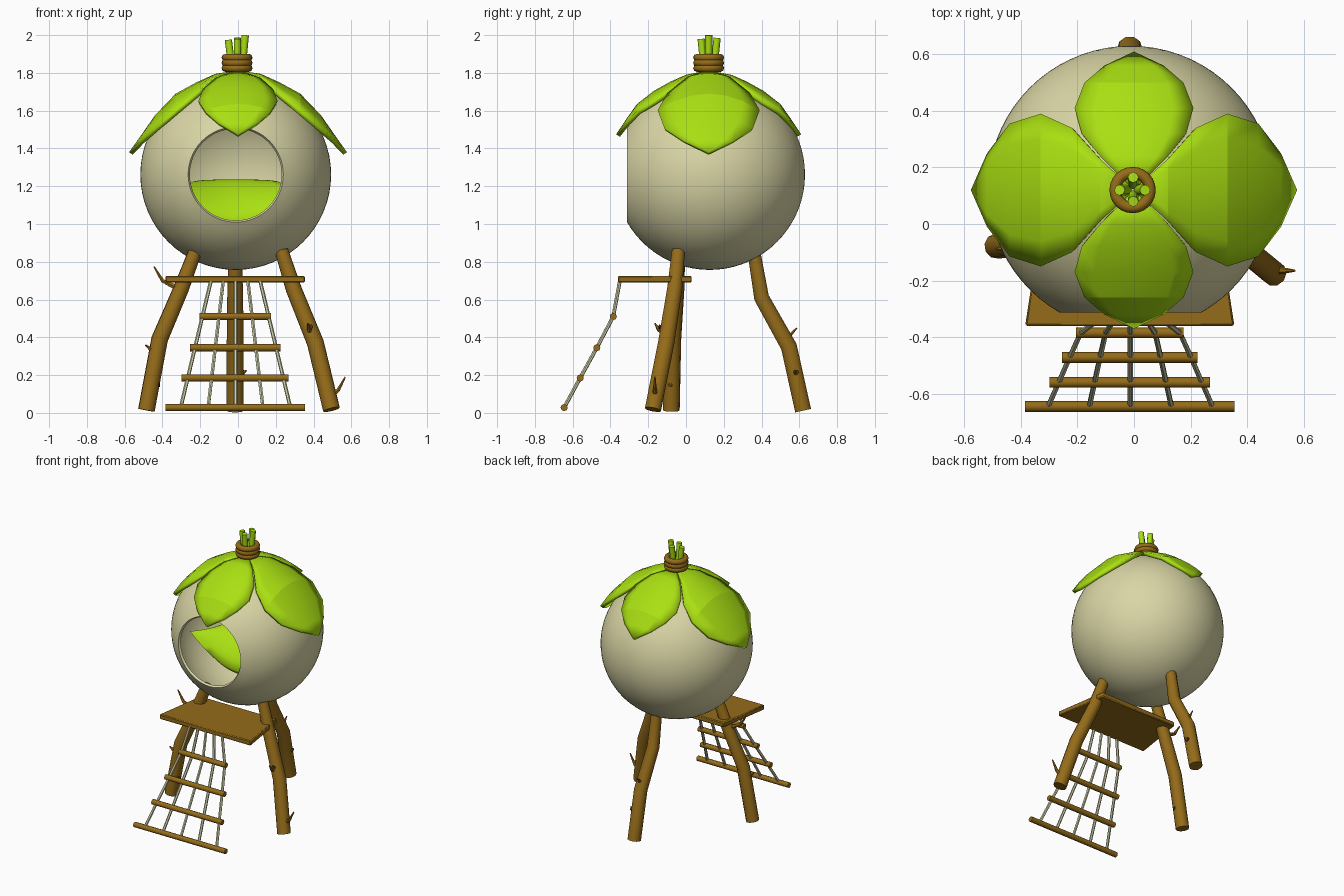
import bpy, bmesh, math
from math import sin, cos, pi, sqrt
from mathutils import Vector

if "Cube" in bpy.data.objects:
    bpy.data.objects.remove(bpy.data.objects["Cube"])

def mat(name, c):
    m = bpy.data.materials.new(name)
    m.diffuse_color = (*c, 1)
    m.use_nodes = True
    m.node_tree.nodes["Principled BSDF"].inputs["Base Color"].default_value = m.diffuse_color
    return m

CREAM = mat("cream", (0.70, 0.67, 0.38))
GREEN = mat("green", (0.40, 0.74, 0.006))
BROWN = mat("wood", (0.30, 0.15, 0.01))
DARK = mat("dark_wood", (0.08, 0.04, 0.005))
ROPE = mat("rope", (0.62, 0.62, 0.40))
CX, CY, CZ = -0.012, 0.125, 1.262

def add(name, me, m, angle=40):
    o = bpy.data.objects.new(name, me)
    bpy.context.collection.objects.link(o)
    me.materials.clear()
    me.materials.append(m)
    if angle:
        bpy.ops.object.select_all(action='DESELECT')
        o.select_set(True)
        bpy.context.view_layer.objects.active = o
        bpy.ops.object.shade_smooth_by_angle(angle=math.radians(angle))
    return o

def sheet(bm, fn, nu, nv):
    """Quad grid from fn(i, j)."""
    g = [[bm.verts.new(fn(i, j)) for j in range(nv + 1)] for i in range(nu + 1)]
    for i in range(nu):
        for j in range(nv):
            bm.faces.new((g[i][j], g[i + 1][j], g[i + 1][j + 1], g[i][j + 1]))

def finish(bm, name, m, angle=40, recalc=True):
    bmesh.ops.remove_doubles(bm, verts=bm.verts, dist=0.0005)
    if recalc:
        bmesh.ops.recalc_face_normals(bm, faces=bm.faces)
    me = bpy.data.meshes.new(name)
    bm.to_mesh(me)
    bm.free()
    return add(name, me, m, angle)

def tube(name, pts, radii, m, res=2, cyclic=False):
    """Round bar along a path; radii is one number or one per point."""
    cu = bpy.data.curves.new(name, 'CURVE')
    cu.dimensions = '3D'
    cu.bevel_depth = 1
    cu.bevel_resolution = res
    cu.use_fill_caps = True
    s = cu.splines.new('POLY')
    s.points.add(len(pts) - 1)
    s.use_cyclic_u = cyclic
    for k, p in enumerate(pts):
        s.points[k].co = (*p, 1)
        s.points[k].radius = radii[k] if isinstance(radii, (list, tuple)) else radii
    tmp = bpy.data.objects.new(name + "_path", cu)
    bpy.context.collection.objects.link(tmp)
    me = bpy.data.meshes.new_from_object(tmp.evaluated_get(bpy.context.evaluated_depsgraph_get()))
    bpy.data.objects.remove(tmp)
    return add(name, me, m, 50)

# Round pod: a thin shell turned about y with an open front
def arc(R, rim, n=30):
    end = pi - math.asin(rim / R)
    return [(R * sin(end * k / n), R * cos(end * k / n)) for k in range(n + 1)]

prof = arc(0.505, 0.252) + arc(0.488, 0.243)[::-1]
bm = bmesh.new()
def pod(i, j):
    r, y = prof[i]
    a = 2 * pi * j / 64
    return (CX + r * cos(a), CY + y, CZ + r * sin(a))
sheet(bm, pod, len(prof) - 1, 64)
finish(bm, "pod_shell", CREAM)

# Sagging cushion inside the pod
bm = bmesh.new()
N = 16
for side in (1, -1):
    def cushion(i, j):
        u, v = 2 * i / N - 1, 2 * j / N - 1
        t = (v + 1) / 2
        w = (0.37 + (0.235 - 0.37) * t) * (1 - 0.12 * (1 - v * v))
        y = 0.15 + 0.16 * v * (1 - 0.12 * (1 - u * u))
        z = (1.0 + 0.2 * u * u) * (1 - t) + 1.205 * t
        z += side * 0.085 * sqrt((1 - u * u) * (1 - v * v))
        return (CX + u * w, y, z)
    sheet(bm, cushion, N, N)
finish(bm, "cushion", GREEN, 80)

# Roof leaves: rows of (distance out, midrib height, half width)
SIDE = [(0.02, 1.81, 0.02), (0.12, 1.795, 0.11), (0.22, 1.75, 0.22), (0.33, 1.69, 0.27),
        (0.44, 1.575, 0.235), (0.52, 1.46, 0.13), (0.577, 1.38, 0)]
FRONT = [(0.02, 1.81, 0.02), (0.12, 1.79, 0.12), (0.2, 1.755, 0.185), (0.29, 1.705, 0.21),
         (0.38, 1.635, 0.175), (0.44, 1.55, 0.105), (0.49, 1.475, 0)]
for name, rows, a in (("right", SIDE, 0), ("back", FRONT, pi / 2),
                      ("left", SIDE, pi), ("front", FRONT, -pi / 2)):
    def leaf(i, j):
        r, z, w = rows[i]
        t = w * (j / 3 - 1)
        return (r * cos(a) - t * sin(a), 0.12 + r * sin(a) + t * cos(a), z - 1.2 * t * t)
    bm = bmesh.new()
    sheet(bm, leaf, len(rows) - 1, 6)
    o = finish(bm, name + "_leaf", GREEN, 15, recalc=False)
    s = o.modifiers.new("thickness", 'SOLIDIFY')
    s.thickness = 0.024
    s.offset = -1

# Binding rings and stem ends on top
for k in range(3):
    pts = [(-0.005 + 0.062 * cos(2 * pi * i / 24), 0.12 + 0.062 * sin(2 * pi * i / 24),
            1.825 + 0.028 * k) for i in range(24)]
    tube(f"binding_ring_{k + 1}", pts, [0.02] * 24, BROWN, 2, True)
for k, (dx, dy, top) in enumerate([(0.042, 0, 2.0), (-0.048, 0, 1.975), (0, 0.045, 1.985),
                                   (0, -0.04, 1.98)]):
    tube(f"stem_{k + 1}", [(-0.003 + dx * 0.5, 0.12 + dy * 0.5, 1.78),
                           (-0.003 + dx, 0.12 + dy, top)], 0.019, GREEN)

# Three crooked legs
LEGS = {
    "left_leg": [(-0.225, -0.04, 0.86), (-0.30, -0.05, 0.66), (-0.415, -0.07, 0.39), (-0.485, -0.078, 0.014)],
    "right_leg": [(0.23, -0.04, 0.86), (0.295, -0.06, 0.655), (0.41, -0.105, 0.37), (0.495, -0.175, 0.018)],
    "back_leg": [(-0.015, 0.36, 0.85), (-0.015, 0.40, 0.61), (-0.015, 0.545, 0.35), (-0.015, 0.62, 0.012)],
}
for name, pts in LEGS.items():
    tube(name, pts, [0.036, 0.042, 0.045, 0.045], BROWN, 3)

# Twigs on the legs
TWIGS = [
    [(-0.30, -0.055, 0.65), (-0.40, -0.06, 0.70), (-0.445, -0.06, 0.775)],
    [(-0.43, -0.075, 0.32), (-0.465, -0.085, 0.34), (-0.49, -0.09, 0.36)],
    [(0.475, -0.16, 0.08), (0.53, -0.165, 0.12), (0.568, -0.165, 0.19)],
    [(0.39, -0.10, 0.42), (0.375, -0.145, 0.44), (0.37, -0.165, 0.475)],
    [(-0.015, 0.50, 0.39), (-0.015, 0.55, 0.41), (-0.015, 0.587, 0.45)],
    [(-0.015, 0.59, 0.20), (0.025, 0.58, 0.21), (0.045, 0.575, 0.225)],
]
for k, pts in enumerate(TWIGS):
    tube(f"twig_{k + 1}", pts, [0.017, 0.011, 0.004], BROWN, 1)

# Cut branch knots
for k, (p, q) in enumerate([((0.375, -0.10, 0.45), (0.385, -0.143, 0.455)),
                            ((-0.015, 0.585, 0.215), (0.034, 0.585, 0.215)),
                            ((-0.46, -0.075, 0.15), (-0.415, -0.085, 0.15))]):
    tube(f"knot_{k + 1}", [p, q], 0.014, DARK, 1)

# Tapered platform in front of the opening
bm = bmesh.new()
outline = [(-0.385, -0.36), (0.355, -0.36), (0.295, 0.03), (-0.325, 0.03)]
f = bm.faces.new([bm.verts.new((x, y, 0.69)) for x, y in outline])
ext = bmesh.ops.extrude_face_region(bm, geom=[f])
bmesh.ops.translate(bm, vec=(0, 0, 0.036),
                    verts=[v for v in ext["geom"] if isinstance(v, bmesh.types.BMVert)])
o = finish(bm, "platform", BROWN, 30)
b = o.modifiers.new("edges", 'BEVEL')
b.width = 0.006
b.segments = 1

# Rope ladder: rungs as (y, z, half width), five ropes spreading downwards
RUNGS = [(-0.385, 0.51, 0.19), (-0.472, 0.345, 0.24), (-0.56, 0.185, 0.283), (-0.645, 0.028, 0.37)]
for k, (y, z, w) in enumerate(RUNGS):
    tube(f"rung_{k + 1}", [(-0.015 - w, y, z), (-0.015 + w, y, z)], 0.019, BROWN)
line = [(-0.35, 0.70)] + [(y, z) for y, z, w in RUNGS]
for k in range(5):
    s = (k - 2) / 2
    pts = [(-0.013 + s * (0.13 + 0.16 * (0.70 - z) / 0.67), y, z) for y, z in line]
    tube(f"ladder_rope_{k + 1}", pts, 0.010, ROPE, 1)
